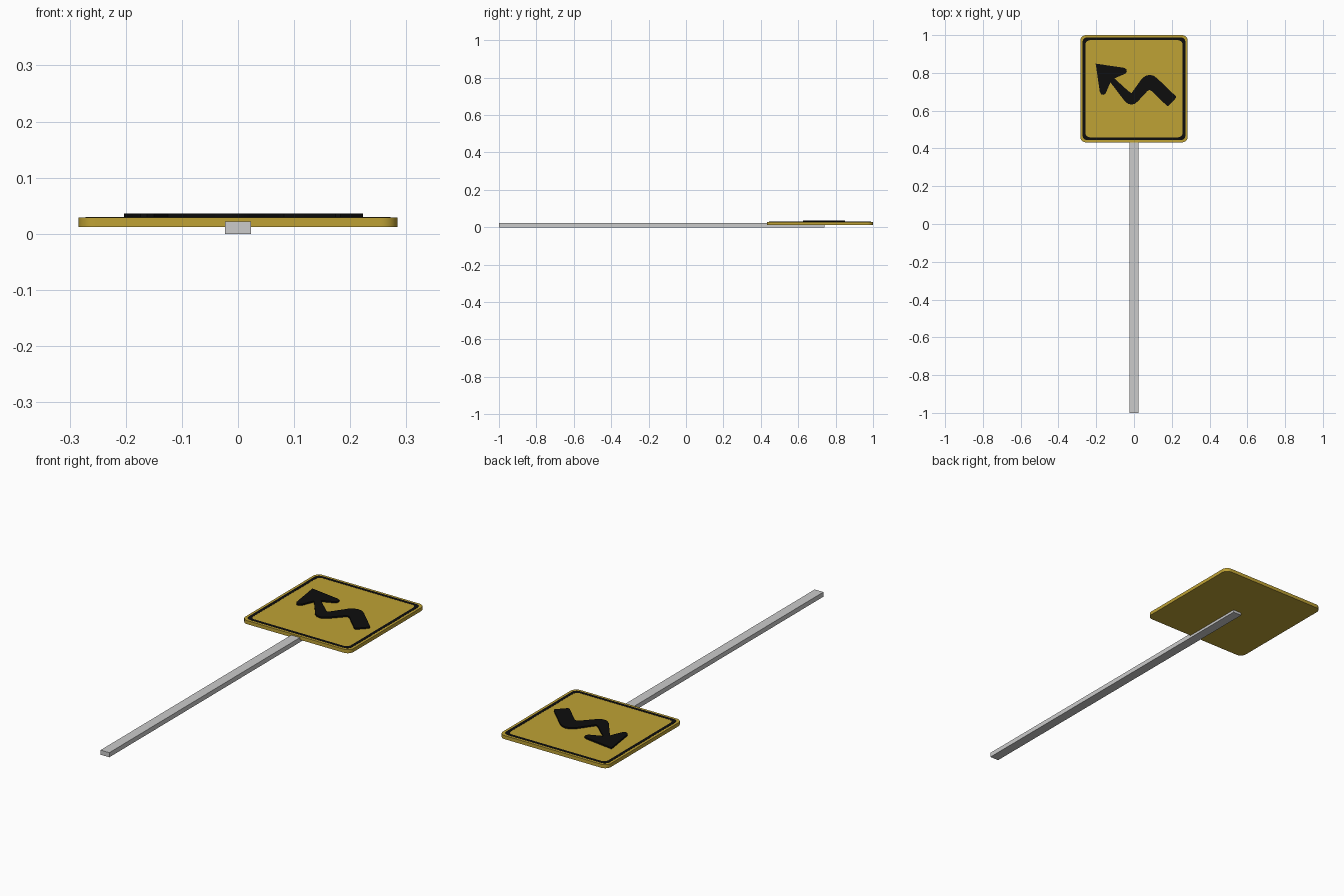
import bpy, bmesh, math

if "Cube" in bpy.data.objects:
    bpy.data.objects.remove(bpy.data.objects["Cube"])

def material(name, color):
    m = bpy.data.materials.new(name)
    m.diffuse_color = color
    m.use_nodes = True
    m.node_tree.nodes["Principled BSDF"].inputs["Base Color"].default_value = m.diffuse_color
    return m

yellow = material("sign_yellow", (0.52, 0.36, 0.035, 1))
black = material("sign_black", (0.004, 0.004, 0.004, 1))
CY = 0.716  # centre of the sign panel

def rounded_square(half, radius, segments=8):
    pts = []
    for i, (sx, sy) in enumerate([(1, 1), (-1, 1), (-1, -1), (1, -1)]):
        for k in range(segments + 1):
            a = math.pi / 2 * (i + k / segments)
            pts.append((sx * (half - radius) + radius * math.cos(a),
                        CY + sy * (half - radius) + radius * math.sin(a)))
    return pts

def finish(bm, name, mat, smooth=True):
    bmesh.ops.recalc_face_normals(bm, faces=bm.faces)
    me = bpy.data.meshes.new(name)
    bm.to_mesh(me)
    bm.free()
    ob = bpy.data.objects.new(name, me)
    bpy.context.collection.objects.link(ob)
    if mat:
        me.materials.append(mat)
    if smooth:
        bpy.ops.object.select_all(action='DESELECT')
        bpy.context.view_layer.objects.active = ob
        ob.select_set(True)
        bpy.ops.object.shade_smooth_by_angle(angle=math.radians(30))
    return ob

def slab(name, outline, z0, z1, mat, smooth=True):
    bm = bmesh.new()
    low = [bm.verts.new((x, y, z0)) for x, y in outline]
    high = [bm.verts.new((x, y, z1)) for x, y in outline]
    n = len(outline)
    bm.faces.new(low[::-1])
    bm.faces.new(high)
    for i in range(n):
        j = (i + 1) % n
        bm.faces.new((low[i], low[j], high[j], high[i]))
    return finish(bm, name, mat, smooth)

def ring(name, outer, inner, z0, z1, mat):
    bm = bmesh.new()
    loops = [[bm.verts.new((x, y, z)) for x, y in pts]
             for pts, z in ((outer, z0), (outer, z1), (inner, z1), (inner, z0))]
    n = len(outer)
    for a in range(4):
        p, q = loops[a], loops[(a + 1) % 4]
        for i in range(n):
            j = (i + 1) % n
            bm.faces.new((p[i], p[j], q[j], q[i]))
    return finish(bm, name, mat)

# post behind the panel
slab("post", [(-0.023, -1), (0.023, -1), (0.023, 0.74), (-0.023, 0.74)],
     0, 0.022, None, False)

# panel and its painted border
slab("sign_panel", rounded_square(0.284, 0.03), 0.012, 0.029, yellow)
ring("border", rounded_square(0.272, 0.024), rounded_square(0.257, 0.024),
     0.028, 0.0297, black)

# arrow head: one half is mirrored across its diagonal axis
tip = (-0.203, 0.849)
half_head = [(0.150, -0.022), (0.162, -0.029), (0.165, -0.041),
             (0.158, -0.053), (0.099, -0.078)]
upper = [(tip[0] + x, tip[1] + y) for x, y in half_head]
lower = [(tip[0] - y, tip[1] - x) for x, y in half_head[::-1]]

# winding shaft, along the top edge and back along the bottom
shaft_top = [(-0.013, 0.695), (0.042, 0.770), (0.060, 0.784), (0.082, 0.790),
             (0.104, 0.785), (0.124, 0.770), (0.221, 0.677), (0.223, 0.668)]
shaft_top[0:1] = [(-0.028, 0.702), (-0.013, 0.696), (0.0, 0.703)][:1] + [(-0.013, 0.693)]
shaft_bottom = [(0.183, 0.626), (0.174, 0.626), (0.092, 0.705), (0.082, 0.709),
                (0.072, 0.705), (0.020, 0.649), (0.004, 0.636), (-0.013, 0.632),
                (-0.031, 0.636), (-0.048, 0.649)]
outline = [tip] + upper + shaft_top + shaft_bottom + lower
slab("arrow", outline[::-1], 0.028, 0.036, black)
